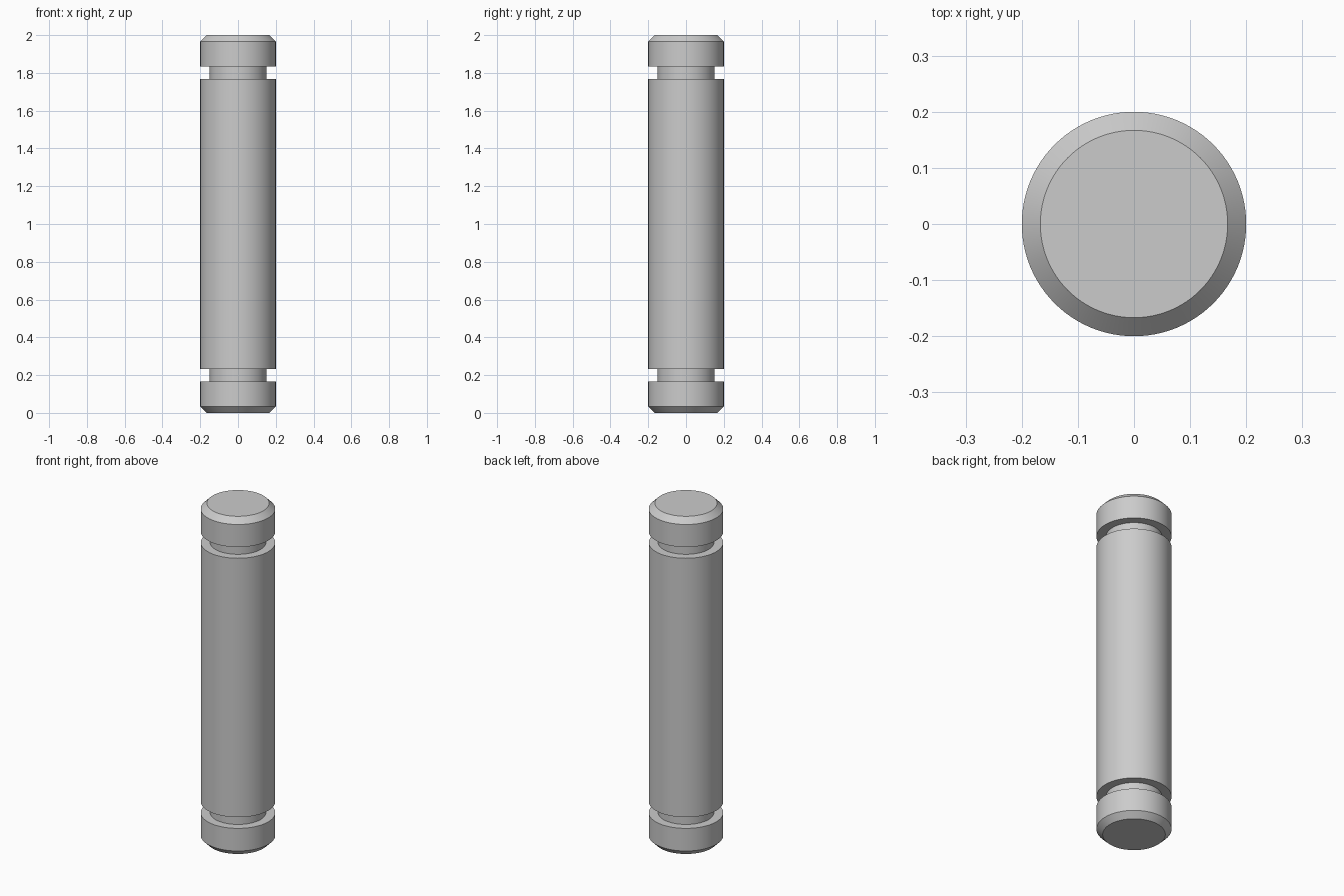
import bpy
import bmesh
import math

cube = bpy.data.objects.get("Cube")
if cube:
    bpy.data.objects.remove(cube, do_unlink=True)

# Plain steel grey
steel = bpy.data.materials.new("steel_grey")
steel.use_nodes = True
colour = (0.6, 0.6, 0.6, 1)
steel.diffuse_color = colour
steel.node_tree.nodes["Principled BSDF"].inputs["Base Color"].default_value = colour

SEGMENTS = 96
HEIGHT = 2.0
RADIUS, GROOVE_RADIUS, CHAMFER = 0.2, 0.15, 0.033
GROOVE_LOW, GROOVE_HIGH = 0.167, 0.233

# Lower half of the turned profile as (radius, height), mirrored for the top
lower = [
    (RADIUS - CHAMFER, 0),
    (RADIUS, CHAMFER),
    (RADIUS, GROOVE_LOW),
    (GROOVE_RADIUS, GROOVE_LOW),
    (GROOVE_RADIUS, GROOVE_HIGH),
    (RADIUS, GROOVE_HIGH),
]
profile = lower + [(r, HEIGHT - z) for r, z in reversed(lower)]

# Turn the profile into rings, bridge them and cap both ends
bm = bmesh.new()
angles = [math.tau * i / SEGMENTS for i in range(SEGMENTS)]
rings = [[bm.verts.new((r * math.cos(a), r * math.sin(a), z)) for a in angles]
         for r, z in profile]
for low, high in zip(rings, rings[1:]):
    for i in range(SEGMENTS):
        j = (i + 1) % SEGMENTS
        bm.faces.new((low[i], low[j], high[j], high[i]))
bm.faces.new(rings[0][::-1])
bm.faces.new(rings[-1])

mesh = bpy.data.meshes.new("grooved_pin")
bm.to_mesh(mesh)
bm.free()
mesh.materials.append(steel)
pin = bpy.data.objects.new("grooved_pin", mesh)
bpy.context.collection.objects.link(pin)

# Smooth round walls with sharp chamfer and groove edges
bpy.context.view_layer.objects.active = pin
pin.select_set(True)
bpy.ops.object.shade_smooth_by_angle(angle=math.radians(30))
